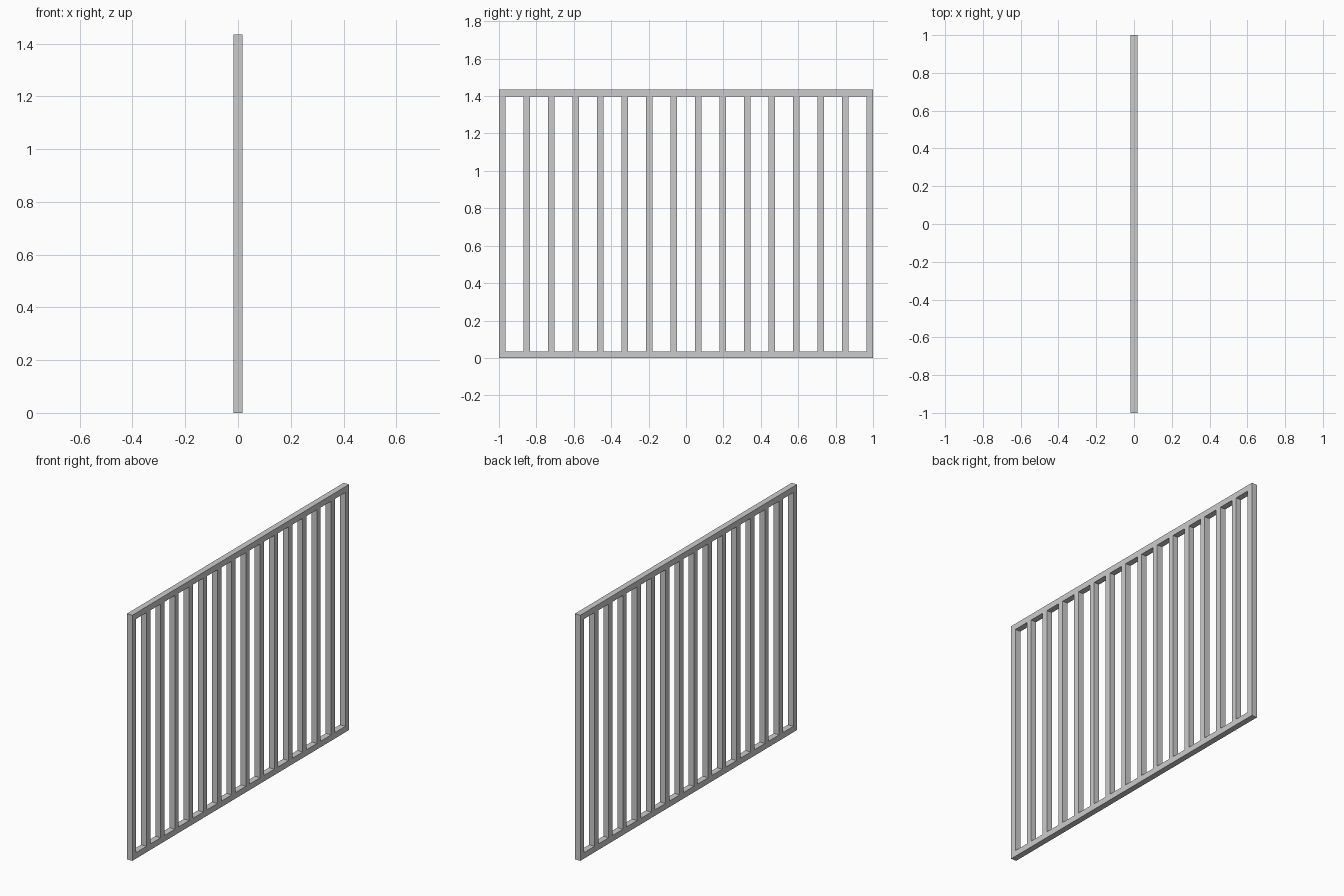
import bpy, bmesh

if "Cube" in bpy.data.objects:
    bpy.data.objects.remove(bpy.data.objects["Cube"])

T = 0.035          # square tube width and depth
HALF = 1.0         # half length along y
H = 1.434          # overall height
N = 16             # uprights, counting both frame posts


def new_object(name, bm):
    bmesh.ops.recalc_face_normals(bm, faces=bm.faces[:])
    mesh = bpy.data.meshes.new(name)
    bm.to_mesh(mesh)
    bm.free()
    obj = bpy.data.objects.new(name, mesh)
    bpy.context.collection.objects.link(obj)
    return obj


# Outer frame: mitred rectangular ring with depth
def make_frame():
    bm = bmesh.new()

    def loop(inset, x):
        y, lo, hi = HALF - inset, inset, H - inset
        return [bm.verts.new((x, a, b))
                for a, b in ((-y, lo), (y, lo), (y, hi), (-y, hi))]

    # Cross-section of the tube swept round the four corners
    rings = [loop(0, -T / 2), loop(T, -T / 2), loop(T, T / 2), loop(0, T / 2)]
    for k in range(4):
        a, b = rings[k], rings[(k + 1) % 4]
        for i in range(4):
            j = (i + 1) % 4
            bm.faces.new((a[i], a[j], b[j], b[i]))
    return new_object("frame", bm)


# Vertical bar fitted between the bottom and top rails
def make_bar(index, y):
    bm = bmesh.new()
    bmesh.ops.create_cube(bm, size=1)
    bmesh.ops.scale(bm, vec=(T, T, H - 2 * T), verts=bm.verts)
    obj = new_object(f"bar_{index:02d}", bm)
    obj.location = (0, y, H / 2)
    return obj


make_frame()
pitch = (2 * HALF - T) / (N - 1)
for i in range(1, N - 1):
    make_bar(i, -HALF + T / 2 + i * pitch)
